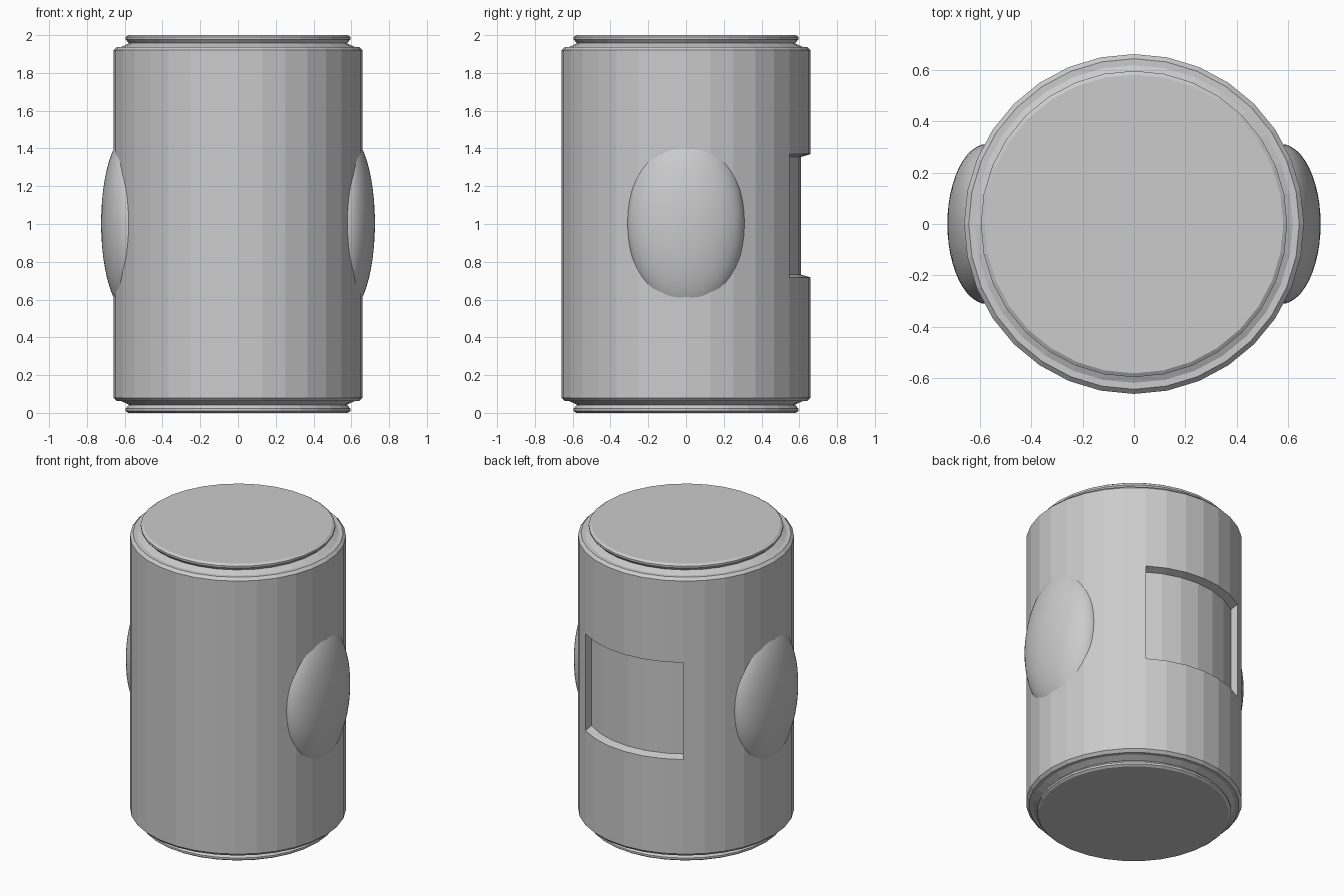
import bpy, bmesh, math
from mathutils import Matrix

if "Cube" in bpy.data.objects:
    bpy.data.objects.remove(bpy.data.objects["Cube"], do_unlink=True)

SIDES = 32
RADIUS = 0.66
FLOOR_RADIUS = 0.61
MID_Z = 1.043        # height of the recess centre

grey = bpy.data.materials.new("light_grey")
grey.use_nodes = True
grey.diffuse_color = (0.6, 0.6, 0.6, 1)
grey.node_tree.nodes["Principled BSDF"].inputs["Base Color"].default_value = (0.6, 0.6, 0.6, 1)


def make_object(name, bm):
    bmesh.ops.recalc_face_normals(bm, faces=bm.faces)
    mesh = bpy.data.meshes.new(name)
    bm.to_mesh(mesh)
    bm.free()
    mesh.materials.append(grey)
    obj = bpy.data.objects.new(name, mesh)
    bpy.context.collection.objects.link(obj)
    return obj


# Lathe profile: stepped rim, mirrored at the bottom, with loops at the recess edges
rim = [(0.58, 2.0), (0.595, 1.99), (0.595, 1.977), (0.577, 1.957),
       (0.617, 1.938), (0.642, 1.938), (RADIUS, 1.92)]
profile = rim + [(RADIUS, 1.37), (RADIUS, 0.717)] + [(r, 2 - z) for r, z in reversed(rim)]

bm = bmesh.new()
rings = []
for r, z in profile:
    angles = [2 * math.pi * i / SIDES for i in range(SIDES)]
    rings.append([bm.verts.new((r * math.cos(a), r * math.sin(a), z)) for a in angles])
for upper, lower in zip(rings, rings[1:]):
    for i in range(SIDES):
        j = (i + 1) % SIDES
        bm.faces.new((upper[i], lower[i], lower[j], upper[j]))
bm.faces.new(rings[0])
bm.faces.new(rings[-1])
bmesh.ops.recalc_face_normals(bm, faces=bm.faces)

# Shallow recess in the back, six facets wide, with slightly tapered walls
panel = []
for f in bm.faces:
    c = f.calc_center_median()
    if abs(c.z - MID_Z) < 0.1 and c.y > 0 and abs(c.x) < 0.36 and len(f.verts) == 4:
        panel.append(f)
result = bmesh.ops.extrude_face_region(bm, geom=panel)
for v in result["geom"]:
    if isinstance(v, bmesh.types.BMVert):
        v.co.x *= 0.975
        v.co.y = math.sqrt(FLOOR_RADIUS ** 2 - v.co.x ** 2)
        v.co.z = MID_Z + (v.co.z - MID_Z) * 0.955
leftover = [f for f in panel if f.is_valid]
if leftover:
    bmesh.ops.delete(bm, geom=leftover, context='FACES')
make_object("body", bm)

# Smooth oval bulges on both sides
for side, name in ((1, "left_bulge"), (-1, "right_bulge")):
    bm = bmesh.new()
    bmesh.ops.create_uvsphere(bm, u_segments=48, v_segments=24, radius=1,
                              matrix=Matrix.Rotation(math.pi / 2, 4, 'Y'))
    for v in bm.verts:
        v.co = (side * 0.57 + v.co.x * 0.155, v.co.y * 0.311, 1.004 + v.co.z * 0.48)
    for f in bm.faces:
        f.smooth = True
    make_object(name, bm)
